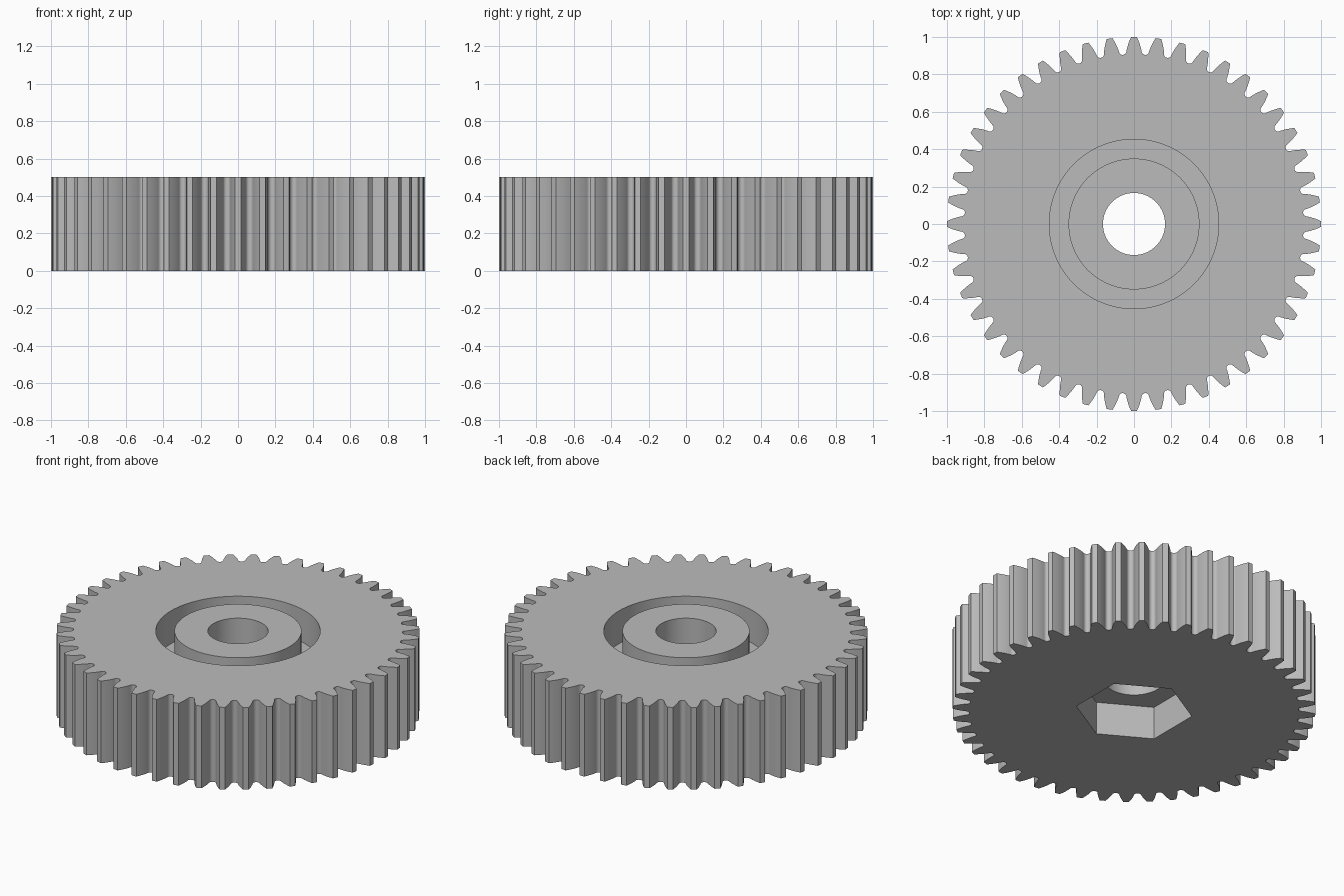
import bpy
import bmesh
from math import pi, sin, cos, tan, acos, radians

TEETH = 48
HEIGHT = 0.5
TIP_R, PITCH_R, FLANK_R, ROOT_R = 1.0, 0.96, 0.925, 0.906
BASE_R = PITCH_R * cos(radians(20))

default = bpy.data.objects.get("Cube")
if default:
    bpy.data.objects.remove(default, do_unlink=True)

# Single grey material
grey = bpy.data.materials.new("plain grey")
grey.use_nodes = True
colour = (0.5, 0.5, 0.5, 1)
grey.diffuse_color = colour
grey.node_tree.nodes["Principled BSDF"].inputs["Base Color"].default_value = colour


def finish(name, bm):
    bmesh.ops.recalc_face_normals(bm, faces=bm.faces)
    mesh = bpy.data.meshes.new(name)
    bm.to_mesh(mesh)
    bm.free()
    mesh.materials.append(grey)
    obj = bpy.data.objects.new(name, mesh)
    bpy.context.collection.objects.link(obj)
    return obj


def prism(name, outline, z0, z1):
    """Extrude a polar outline of (radius, angle) from z0 to z1."""
    bm = bmesh.new()
    face = bm.faces.new([bm.verts.new((r * cos(a), r * sin(a), z0)) for r, a in outline])
    top = bmesh.ops.extrude_face_region(bm, geom=[face])["geom"]
    verts = [v for v in top if isinstance(v, bmesh.types.BMVert)]
    bmesh.ops.translate(bm, verts=verts, vec=(0, 0, z1 - z0))
    return finish(name, bm)


def ring(name, r0, r1, z0, z1, steps=96):
    """Revolve a rectangular section into a closed ring."""
    bm = bmesh.new()
    loops = []
    for i in range(steps):
        a = 2 * pi * i / steps
        loops.append([bm.verts.new((r * cos(a), r * sin(a), z))
                      for r, z in ((r0, z0), (r1, z0), (r1, z1), (r0, z1))])
    for i, here in enumerate(loops):
        there = loops[(i + 1) % steps]
        for j in range(4):
            k = (j + 1) % 4
            bm.faces.new((here[j], here[k], there[k], there[j]))
    return finish(name, bm)


def circle(radius, steps, start=0.0):
    return [(radius, start + 2 * pi * i / steps) for i in range(steps)]


def involute(r):
    a = acos(BASE_R / r)
    return tan(a) - a


def half_tooth(r):
    """Half the angular width of an involute tooth at radius r."""
    return pi / (2 * TEETH) + involute(PITCH_R) - involute(r)


# Outline of involute teeth with rounded roots
outline = []
flank = [FLANK_R + (TIP_R - FLANK_R) * i / 5 for i in range(6)]
gap = pi / TEETH - half_tooth(FLANK_R)
for t in range(TEETH):
    mid = 2 * pi * t / TEETH
    outline += [(r, mid - half_tooth(r)) for r in flank]
    outline += [(r, mid + half_tooth(r)) for r in reversed(flank)]
    valley = mid + pi / TEETH
    for i in range(1, 8):
        s = pi * i / 8
        outline.append((FLANK_R - (FLANK_R - ROOT_R) * sin(s), valley - gap * cos(s)))

gear = prism("gear_wheel", outline, 0, HEIGHT)

# Bore, annular groove on top and hexagonal nut pocket underneath
cutters = [
    prism("bore_cutter", circle(0.166, 96), -0.1, HEIGHT + 0.1),
    ring("groove_cutter", 0.35, 0.453, 0.3, HEIGHT + 0.1),
    prism("nut_pocket_cutter", circle(0.323, 6, pi / 6), -0.1, 0.2),
]
bpy.ops.object.select_all(action="DESELECT")
bpy.context.view_layer.objects.active = gear
gear.select_set(True)
for cutter in cutters:
    cutter.hide_render = True
    mod = gear.modifiers.new(cutter.name, "BOOLEAN")
    mod.operation = "DIFFERENCE"
    mod.solver = "EXACT"
    mod.object = cutter
    bpy.ops.object.modifier_apply(modifier=mod.name)
    bpy.data.objects.remove(cutter, do_unlink=True)

bpy.ops.object.shade_smooth_by_angle(angle=radians(30))
